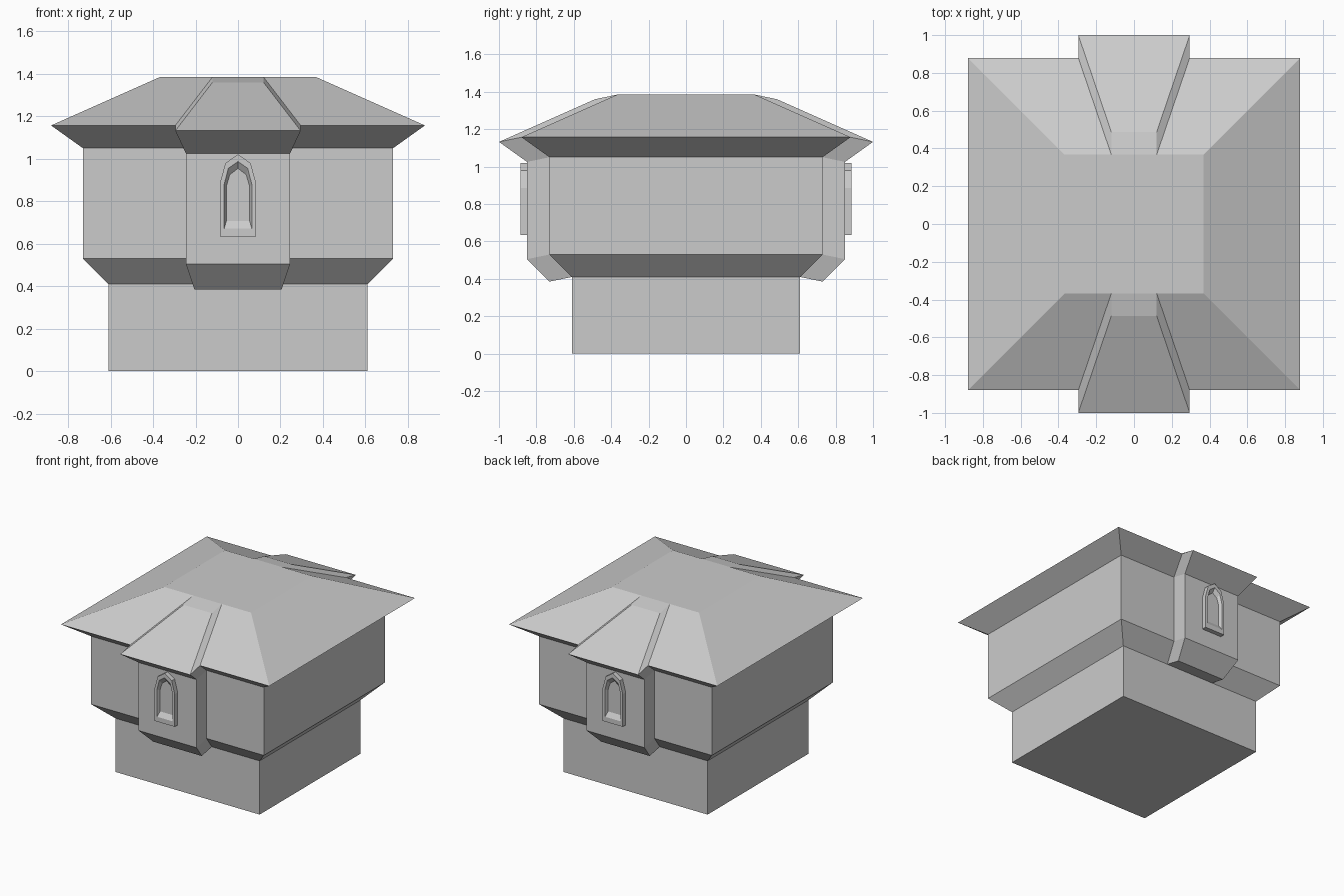
import bpy
import bmesh
from mathutils import Matrix

if "Cube" in bpy.data.objects:
    bpy.data.objects.remove(bpy.data.objects["Cube"])

stone = bpy.data.materials.new("grey stone")
stone.use_nodes = True
stone.diffuse_color = (0.6, 0.6, 0.6, 1)
stone.node_tree.nodes["Principled BSDF"].inputs["Base Color"].default_value = (0.6, 0.6, 0.6, 1)


def loft(name, rings, cap_start=True, cap_end=True, turn=0.0):
    """Skin a row of closed rings, each a list of points."""
    bm = bmesh.new()
    loops = [[bm.verts.new(p) for p in ring] for ring in rings]
    for a, b in zip(loops, loops[1:]):
        for i in range(len(a)):
            j = (i + 1) % len(a)
            bm.faces.new((a[i], a[j], b[j], b[i]))
    if cap_start:
        bm.faces.new(loops[0][::-1])
    if cap_end:
        bm.faces.new(loops[-1])
    bmesh.ops.recalc_face_normals(bm, faces=bm.faces)
    bmesh.ops.rotate(bm, verts=bm.verts, matrix=Matrix.Rotation(turn, 3, "Z"))
    mesh = bpy.data.meshes.new(name)
    bm.to_mesh(mesh)
    bm.free()
    mesh.materials.append(stone)
    obj = bpy.data.objects.new(name, mesh)
    bpy.context.collection.objects.link(obj)
    return obj


# Square body and hipped roof: half width and height of each level
levels = [(0.61, 0), (0.61, 0.41), (0.73, 0.53), (0.73, 1.05), (0.88, 1.157), (0.367, 1.385)]
loft("tower_body", [[(-r, -r, z), (r, -r, z), (r, r, z), (-r, r, z)] for r, z in levels])

# Projecting bay: a strip of the wall and roof pushed out and slightly down
bay_widths = [0.205, 0.245, 0.245, 0.295, 0.12]
OUT, DROP = 0.12, 0.025


def bay_rings():
    return [[(-w, -r, z), (w, -r, z), (w, -r - OUT, z - DROP), (-w, -r - OUT, z - DROP)]
            for w, (r, z) in zip(bay_widths, levels[1:])]


# Pointed window: half outline mirrored across the middle
def arch(w, bottom, spring, shoulder, top, y):
    half = [(w, bottom), (w, spring), (w * 0.7, shoulder)]
    pts = half + [(0, top)] + [(-x, z) for x, z in reversed(half)]
    return [(x, y, z) for x, z in pts]


def window_rings():
    return [arch(0.085, 0.635, 0.885, 0.98, 1.02, -0.85),
            arch(0.085, 0.635, 0.885, 0.98, 1.02, -0.885),
            arch(0.065, 0.672, 0.88, 0.955, 0.987, -0.885),
            arch(0.055, 0.707, 0.87, 0.925, 0.955, -0.862)]


for side, turn in (("front", 0.0), ("back", 3.14159265)):
    loft(side + "_bay", bay_rings(), turn=turn)
    loft(side + "_window", window_rings(), cap_start=False, turn=turn)
